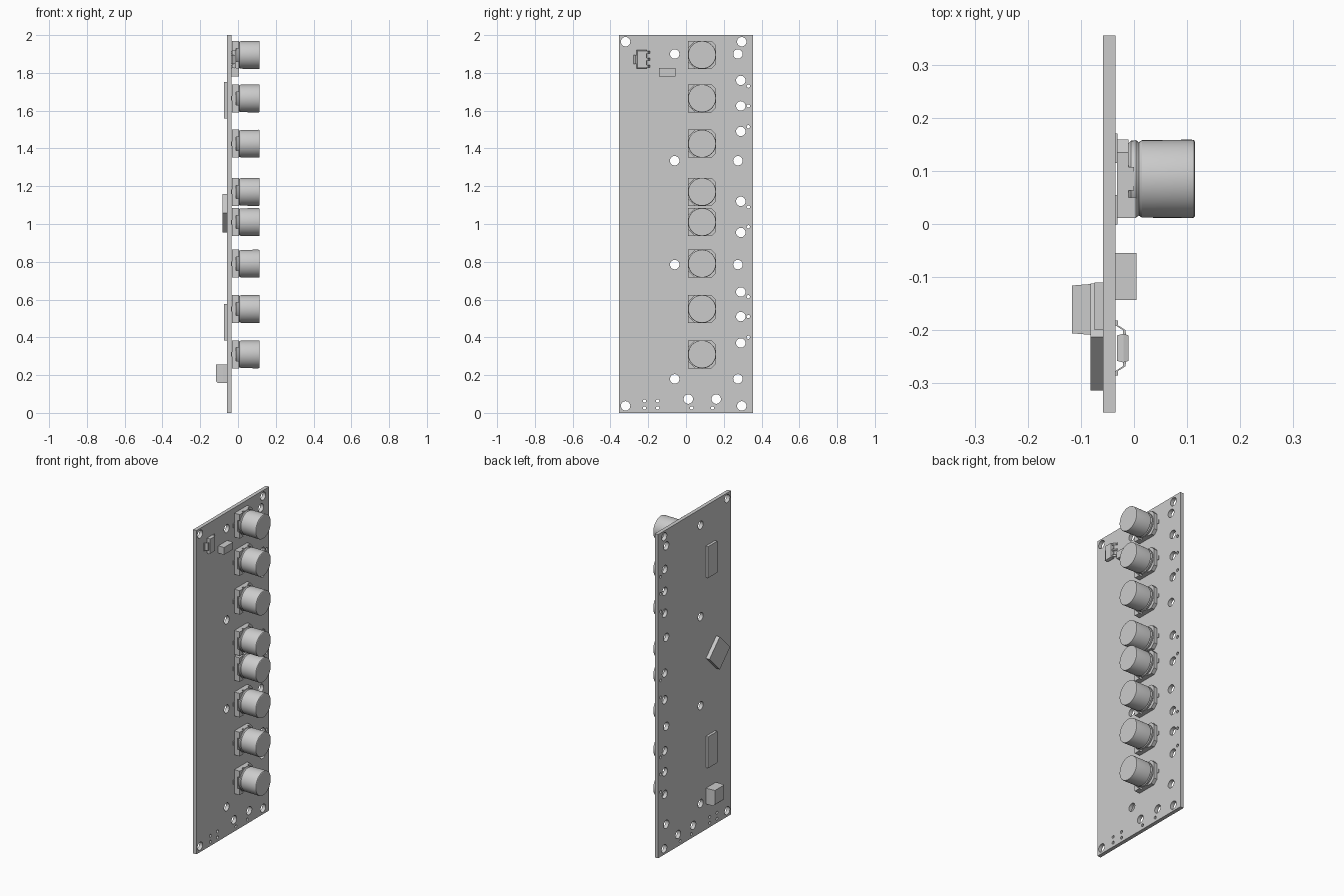
import bpy
import bmesh
from math import cos, sin, pi, radians
from mathutils import Matrix

cube = bpy.data.objects.get("Cube")
if cube:
    bpy.data.objects.remove(cube, do_unlink=True)

grey = bpy.data.materials.new("plain_grey")
grey.use_nodes = True
grey.diffuse_color = (0.6, 0.6, 0.6, 1)
grey.node_tree.nodes["Principled BSDF"].inputs["Base Color"].default_value = (0.6, 0.6, 0.6, 1)

FRONT, BACK = -0.035, -0.058  # the two faces of the board


def add_object(name, mesh):
    if not mesh.materials:
        mesh.materials.append(grey)
    obj = bpy.data.objects.new(name, mesh)
    bpy.context.collection.objects.link(obj)
    return obj


def loft(name, rings):
    """Closed solid through rings of points that all have the same count."""
    bm = bmesh.new()
    loops = [[bm.verts.new(p) for p in ring] for ring in rings]
    n = len(loops[0])
    for a, b in zip(loops, loops[1:]):
        for i in range(n):
            j = (i + 1) % n
            bm.faces.new((a[i], a[j], b[j], b[i]))
    bm.faces.new(loops[0])
    bm.faces.new(loops[-1])
    bmesh.ops.recalc_face_normals(bm, faces=bm.faces)
    mesh = bpy.data.meshes.new(name)
    bm.to_mesh(mesh)
    bm.free()
    return add_object(name, mesh)


def prism(name, outline, x0, x1):
    return loft(name, [[(x, y, z) for y, z in outline] for x in (x0, x1)])


def rect(y0, y1, z0, z1):
    return [(y0, z0), (y1, z0), (y1, z1), (y0, z1)]


def box(name, x0, x1, y0, y1, z0, z1):
    return prism(name, rect(y0, y1, z0, z1), x0, x1)


def circle(r, y=0, z=0, n=40):
    return [(y + r * cos(2 * pi * i / n), z + r * sin(2 * pi * i / n)) for i in range(n)]


# Circuit board: a filled outline with drilled holes
big = [(0.29, z) for z in (1.76, 1.625, 1.49, 1.12, 0.955, 0.64, 0.51, 0.37)]
big += [(y, z) for y in (-0.06, 0.275) for z in (1.9, 1.335, 0.785, 0.18)]
big += [(y, z) for y in (-0.32, 0.295) for z in (0.037, 1.965)]
big += [(0.012, 0.073), (0.16, 0.073)]
small = [(0.33, z) for z in (1.73, 1.625, 1.515, 1.09, 0.985, 0.615, 0.51, 0.4)]
small += [(y, z) for y in (-0.22, -0.15) for z in (0.026, 0.063)]
small += [(0.03, 0.026), (0.14, 0.026)]

outlines = [rect(-0.355, 0.355, 0, 2)]
outlines += [circle(0.025, y, z, 24) for y, z in big]
outlines += [circle(0.009, y, z, 12) for y, z in small]
curve = bpy.data.curves.new("board_outline", "CURVE")
curve.dimensions = "2D"
curve.fill_mode = "BOTH"
curve.extrude = (FRONT - BACK) / 2
for pts in outlines:
    spline = curve.splines.new("POLY")
    spline.points.add(len(pts) - 1)
    for point, (y, z) in zip(spline.points, pts):
        point.co = (y, z, 0, 1)
    spline.use_cyclic_u = True
helper = bpy.data.objects.new("board_outline", curve)
bpy.context.collection.objects.link(helper)
bpy.context.view_layer.update()
depsgraph = bpy.context.evaluated_depsgraph_get()
board_mesh = bpy.data.meshes.new_from_object(helper.evaluated_get(depsgraph))
bpy.data.objects.remove(helper, do_unlink=True)
# Stand the flat outline up: its x, y, z become y, z, x
stand = Matrix(((0, 0, 1, (FRONT + BACK) / 2), (1, 0, 0, 0), (0, 1, 0, 0), (0, 0, 0, 1)))
board_mesh.transform(stand)
for poly in board_mesh.polygons:
    poly.use_smooth = False
board_mesh.materials.clear()
add_object("circuit_board", board_mesh)

# Capacitor parts, modelled around the origin of the y-z plane
H = 0.074
base = prism("capacitor_base",
             [(-H, -H), (0.05, -H), (H, -0.05), (H, 0.05), (0.05, H), (-H, H)],
             FRONT + 0.003, -0.01)
profile = [(-0.012, 0.066), (-0.006, 0.072), (0.004, 0.073), (0.009, 0.069),
           (0.015, 0.073), (0.108, 0.074), (0.113, 0.073), (0.115, 0.07)]
can = loft("capacitor_can", [[(x, y, z) for y, z in circle(r)] for x, r in profile])
bpy.ops.object.select_all(action="DESELECT")
can.select_set(True)
bpy.context.view_layer.objects.active = can
bpy.ops.object.shade_smooth_by_angle(angle=radians(30))
parts = [base, can]
for s in (-1, 1):
    side = "upper" if s > 0 else "lower"
    parts.append(prism("capacitor_post_" + side,
                       [(-H, s * H), (-0.035, s * H), (-H, s * 0.035)], -0.012, 0.004))
    parts.append(box("capacitor_wall_" + side, -0.02, 0, -0.022, 0.022,
                     *sorted((s * 0.062, s * H))))
    parts.append(box("capacitor_lead", FRONT, FRONT + 0.004,
                     *sorted((s * 0.03, s * 0.086)), -0.012, 0.012))

# Column of eight capacitors sharing the same meshes
heights = (1.895, 1.665, 1.425, 1.17, 1.01, 0.79, 0.55, 0.31)
for k, z in enumerate(heights):
    for part in parts:
        obj = part if k == 0 else add_object(part.name, part.data)
        obj.location = (0, 0.085, z)

# Regulator with a wide tab on one side and three bent leads on the other
loft("regulator_body", [[(x, y, z) for y, z in rect(-0.234 - w, -0.234 + w, 1.872 - h, 1.872 + h)]
                        for x, w, h in ((-0.032, 0.024, 0.045), (-0.02, 0.027, 0.048),
                                        (-0.01, 0.024, 0.045))])


def bent_lead(name, direction, z, half):
    t = 0.005
    path = [(0.024, -0.02), (0.034, -0.021), (0.043, FRONT), (0.052, FRONT)]
    loft(name, [[(x, -0.234 + direction * y, z - half), (x + t, -0.234 + direction * y, z - half),
                 (x + t, -0.234 + direction * y, z + half), (x, -0.234 + direction * y, z + half)]
                for y, x in path])


bent_lead("regulator_tab", -1, 1.872, 0.024)
for z in (1.835, 1.872, 1.909):
    bent_lead("regulator_lead", 1, z, 0.006)

# Block component beside the regulator
box("block_component", FRONT, 0.005, -0.143, -0.055, 1.78, 1.825)

# Chips on the rear face, the middle one turned by an eighth
for name, z in (("upper_chip", 1.655), ("lower_chip", 0.48)):
    box(name, -0.074, BACK, -0.2, -0.11, z - 0.097, z + 0.097)
prism("turned_chip", circle(0.101, -0.213, 1.057, 4), -0.082, BACK)

# Connector on the rear face, narrowing outward
loft("rear_connector", [[(x, y, z) for y, z in rect(-0.161 - w, -0.161 + w, low, 0.255)]
                        for x, w, low in ((BACK, 0.048, 0.157), (-0.08, 0.048, 0.157),
                                          (-0.105, 0.046, 0.157), (-0.117, 0.045, 0.168))])
